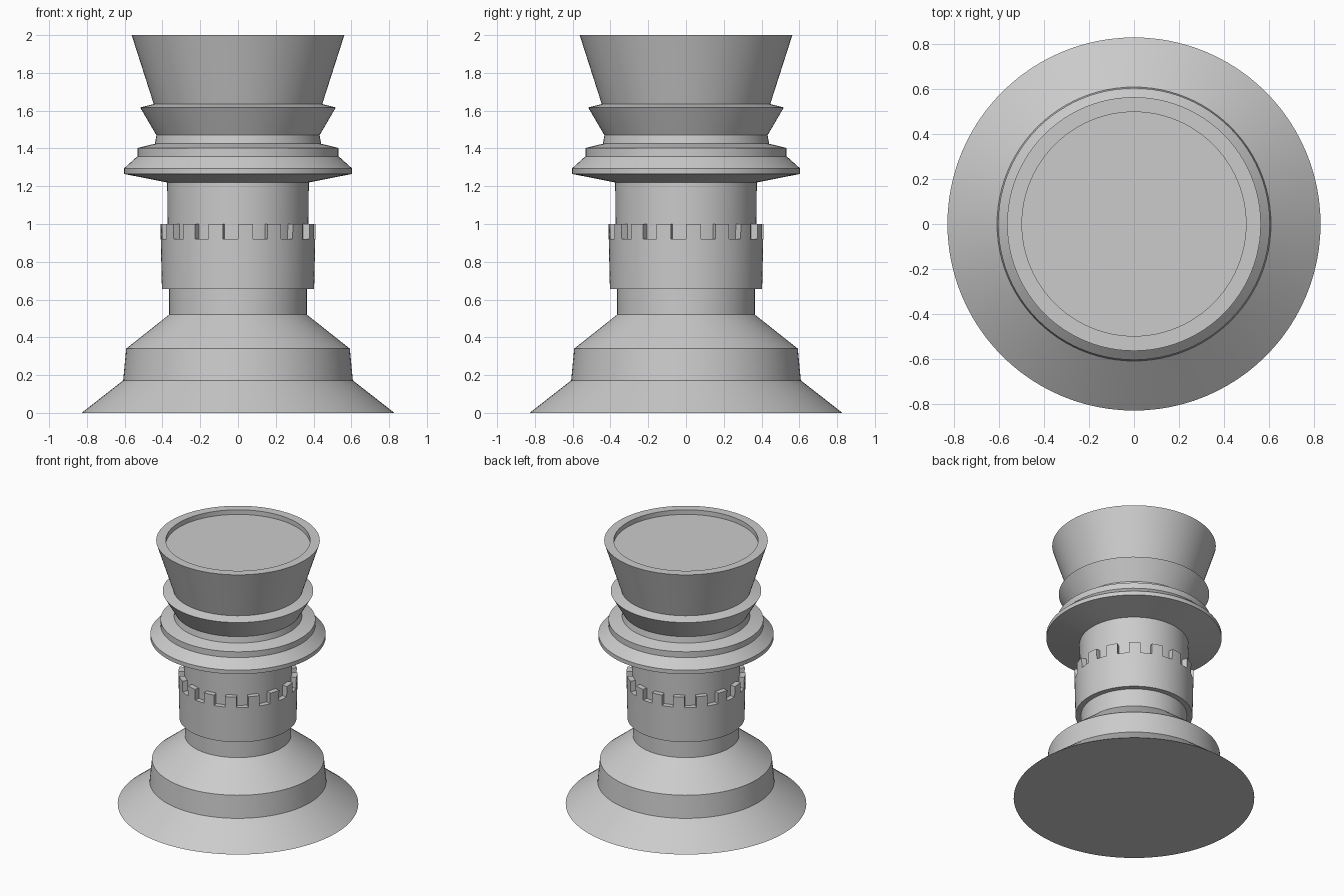
import bpy, bmesh
from math import sin, cos, pi, radians

if "Cube" in bpy.data.objects:
    bpy.data.objects.remove(bpy.data.objects["Cube"])

SEG = 96      # sides of every turned part
TEETH = 16    # battlement teeth round the collar


def finish(name, bm):
    bmesh.ops.recalc_face_normals(bm, faces=bm.faces[:])
    me = bpy.data.meshes.new(name)
    bm.to_mesh(me)
    bm.free()
    ob = bpy.data.objects.new(name, me)
    bpy.context.collection.objects.link(ob)
    bpy.ops.object.select_all(action='DESELECT')
    ob.select_set(True)
    bpy.context.view_layer.objects.active = ob
    bpy.ops.object.shade_smooth_by_angle(angle=radians(12))
    return ob


def ring(bm, r, z):
    if r == 0:
        return [bm.verts.new((0, 0, z))]
    return [bm.verts.new((r * cos(2 * pi * i / SEG), r * sin(2 * pi * i / SEG), z))
            for i in range(SEG)]


def lathe(name, profile):
    """Turn a list of (radius, height) points about the z axis."""
    bm = bmesh.new()
    rings = [ring(bm, r, z) for r, z in profile]
    for a, b in zip(rings, rings[1:]):
        for i in range(SEG):
            j = (i + 1) % SEG
            if len(a) == 1:
                bm.faces.new((a[0], b[j], b[i]))
            elif len(b) == 1:
                bm.faces.new((a[i], a[j], b[0]))
            else:
                bm.faces.new((a[i], a[j], b[j], b[i]))
    return finish(name, bm)


# Flared foot and lower neck
lathe("base", [(0, 0), (0.828, 0), (0.608, 0.172), (0.592, 0.34),
               (0.365, 0.52), (0.365, 0.655)])

# Thicker band below the teeth
lathe("collar", [(0.365, 0.655), (0.403, 0.655), (0.409, 0.92), (0.372, 0.92)])

# Upper neck
lathe("shaft", [(0.372, 0.92), (0.375, 1.22)])

# Stacked mouldings, cup and shallow recess
lathe("head", [(0.375, 1.22), (0.603, 1.265), (0.603, 1.295), (0.533, 1.358),
               (0.533, 1.402), (0.44, 1.425), (0.432, 1.47), (0.518, 1.617),
               (0.446, 1.635), (0.563, 2.0), (0.497, 2.0), (0.497, 1.965),
               (0, 1.965)])

# Battlement teeth: curved blocks, open where they meet neck and collar
bm = bmesh.new()
STEPS = SEG // TEETH // 2
for t in range(TEETH):
    cols = []
    for s in range(STEPS + 1):
        a = 2 * pi * (t * 2 * STEPS + s) / SEG
        cols.append([bm.verts.new((r * cos(a), r * sin(a), z))
                     for r, z in ((0.371, 0.92), (0.409, 0.92), (0.411, 1.0), (0.371, 1.0))])
    for a, b in zip(cols, cols[1:]):
        bm.faces.new((a[1], b[1], b[2], a[2]))
        bm.faces.new((a[2], b[2], b[3], a[3]))
    bm.faces.new(cols[0])
    bm.faces.new(cols[-1][::-1])
finish("collar_teeth", bm)
